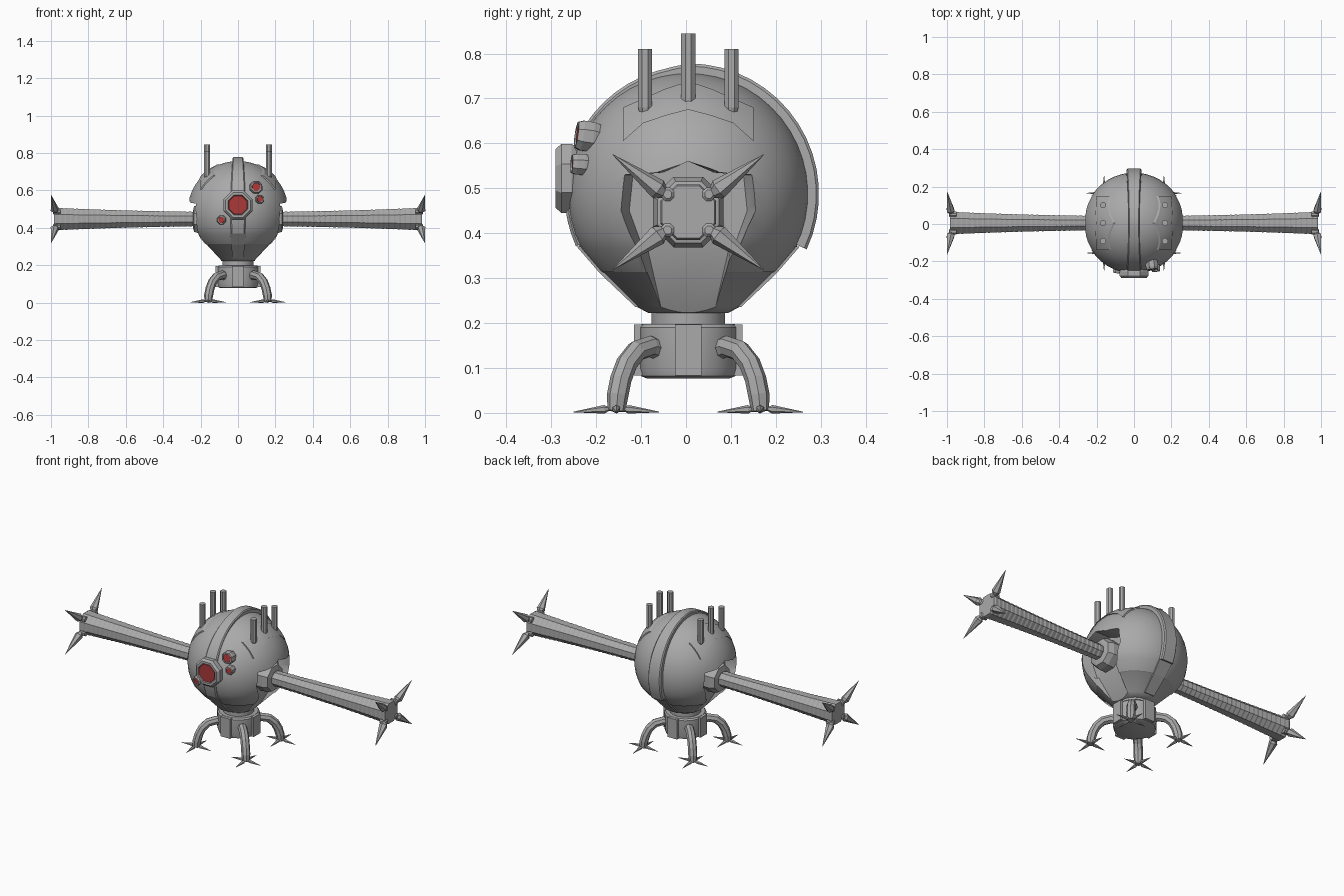
import bpy, bmesh
from math import sin, cos, pi, sqrt, radians
from mathutils import Vector as V

if "Cube" in bpy.data.objects:
    bpy.data.objects.remove(bpy.data.objects["Cube"])


def material(name, rgb):
    m = bpy.data.materials.new(name)
    m.use_nodes = True
    m.diffuse_color = (*rgb, 1)
    m.node_tree.nodes["Principled BSDF"].inputs["Base Color"].default_value = (*rgb, 1)
    return m


GREY = material("steel grey", (0.4, 0.4, 0.4))
RED = material("lens red", (0.4, 0.04, 0.04))
CY, CZ, R = 0.005, 0.487, 0.27      # body centre and radius
SIDES = (("left", 1), ("right", -1))


def loft(name, rings, mat=GREY, smooth=False):
    """Bridge rings of points and cap both ends."""
    bm = bmesh.new()
    loops = [[bm.verts.new(p) for p in ring] for ring in rings]
    n = len(loops[0])
    for a, b in zip(loops, loops[1:]):
        for i in range(n):
            j = (i + 1) % n
            bm.faces.new((a[i], a[j], b[j], b[i]))
    bm.faces.new(loops[0])
    bm.faces.new(loops[-1])
    bmesh.ops.recalc_face_normals(bm, faces=bm.faces)
    mesh = bpy.data.meshes.new(name)
    bm.to_mesh(mesh)
    bm.free()
    ob = bpy.data.objects.new(name, mesh)
    bpy.context.collection.objects.link(ob)
    mesh.materials.append(mat)
    if smooth:
        shade(ob)
    return ob


def shade(ob):
    bpy.ops.object.select_all(action='DESELECT')
    ob.select_set(True)
    bpy.context.view_layer.objects.active = ob
    bpy.ops.object.shade_smooth_by_angle(angle=radians(30))


def lathe(name, profile, origin=(0, 0, 0), axis=(0, 0, 1), n=8, mat=GREY, smooth=False):
    """Turn (radius, distance) pairs around an axis."""
    q = V(axis).to_track_quat('Z', 'Y')
    ring = [(cos((i + .5) * 2 * pi / n), sin((i + .5) * 2 * pi / n)) for i in range(n)]
    return loft(name, [[V(origin) + q @ V((r * c, r * s, t)) for c, s in ring]
                       for r, t in profile], mat, smooth)


def spike(name, a, b, r, n=6):
    """Pointed spike with a short blunt root."""
    d = V(b) - V(a)
    return lathe(name, [(r * .4, 0), (r, d.length * .15), (.0008, d.length)], a, d, n)


def box(name, lo, hi):
    return loft(name, [[(x, y, z) for x, y in ((lo[0], lo[1]), (hi[0], lo[1]),
                                               (hi[0], hi[1]), (lo[0], hi[1]))]
                       for z in (lo[2], hi[2])])


# Body: round dome over a tapered lower bowl
profile = [(.088, .222), (.115, .236), (.19, .312), (.196, .314), (.24, .365)]
for k in range(1, 17):
    a = radians(-26.5 + 116 * k / 16)
    profile.append((R * cos(a), CZ + R * sin(a)))
body = lathe("body", profile, (0, CY, 0), n=40)

# Arm recesses cut into both sides
arch = [(-.12, .36), (-.16, .45), (-.15, .53), (-.07, .535), (0, .56),
        (.07, .535), (.15, .53), (.16, .45), (.12, .36)]
bowl = [(-.07, .2), (-.125, .38), (.125, .38), (.07, .2)]
cutters = []
for side, s in SIDES:
    cutters.append(loft("recess_cutter", [[(s * x, CY + y * f, z) for y, z in arch]
                                          for x, f in ((.165, .82), (.3, 1.1))]))
    cutters.append(loft("bowl_cutter", [
        [(s * (.165 + (z - .365) * .53), CY + y * .75, z) for y, z in bowl],
        [(s * .3, CY + y * 1.2, z) for y, z in bowl]]))
for c in cutters:
    c.hide_render = True
    mod = body.modifiers.new("recess", 'BOOLEAN')
    mod.operation, mod.solver, mod.object = 'DIFFERENCE', 'EXACT', c
bpy.context.view_layer.update()
cut = body.evaluated_get(bpy.context.evaluated_depsgraph_get())
body.data = bpy.data.meshes.new_from_object(cut)
body.modifiers.clear()
for c in cutters:
    bpy.data.objects.remove(c)
shade(body)

# Raised band running front to back over the dome and down the bowl
path = []
for k in range(33):
    a = radians(-25 + 230 * k / 32)
    r = .291 - .016 * max(0, cos(a)) ** .5 if cos(a) > 0 else .291
    path.append((-cos(a), sin(a), r, .029 + .011 * cos(a) ** 2))
loft("centre_band", [[(x * w, CY + c * q, CZ + s * q) for x, q in
                      ((-1, .25), (-1, r - .006), (-.85, r), (.85, r), (1, r - .006), (1, .25))]
                     for c, s, r, w in path], smooth=True)
for end, s in (("front", -1), ("back", 1)):
    loft(end + "_bowl_strip", [[(x, CY + s * (r + d), z) for x, d in
                                ((-w, -.03), (w, -.03), (w, .006), (-w, .006))]
                               for r, z, w in ((.112, .236, .03), (.19, .31, .036),
                                               (.242, .37, .04))])

# Shoulder panels with three pipes each
for side, s in SIDES:
    rings = []
    for y, lo, hi in ((-.145, .605, .68), (-.1, .645, .7), (-.05, .662, .722), (0, .675, .738),
                      (.05, .662, .722), (.1, .645, .7), (.145, .605, .68)):
        col = [lo + (hi - lo) * k / 4 for k in range(5)]
        rings.append([(s * sqrt(q * q - y * y - (z - CZ) ** 2), CY + y, z)
                      for q, zs in ((R + .005, col), (R - .012, col[::-1])) for z in zs])
    loft(side + "_shoulder_panel", rings, smooth=True)
    for y, top in ((-.096, .81), (0, .845), (.096, .81)):
        lathe(side + "_pipe", [(.013, .665), (.017, .68), (.017, top)], (s * .165, CY + y, 0))

# Eyes: one large and three small, each a rimmed housing with a red lens
for name, pos, axis, r, depth in (
        ("main_eye", (0, -.24, .522), (0, -1, 0), .083, .05),
        ("upper_eye", (.092, -.195, .612), (.13, -1, .15), .036, .05),
        ("middle_eye", (.113, -.215, .552), (.13, -1, .06), .025, .04),
        ("lower_eye", (-.085, -.225, .444), (-.1, -1, -.05), .026, .038)):
    lathe(name + "_housing", [(r * .9, 0), (r, depth * .3), (r, depth * .75), (r * .86, depth),
                              (r * .7, depth), (r * .66, depth - .006)], pos, axis)
    lathe(name + "_lens", [(r * .66, depth - .008), (r * .64, depth - .003)], pos, axis, mat=RED)

# Arms: hub, ribbed octagonal barrel and four end spikes
STEPS = 26
for side, s in SIDES:
    root = (0, CY, .447)
    lathe(side + "_hub", [(.085, .14), (.085, .205), (.074, .235), (.05, .24)], root, (s, 0, 0))
    barrel = [(.042, .2)]
    for k in range(STEPS):
        u = k / STEPS
        r = .043 + .009 * u + .014 * u * u
        x = .24 + .745 * u
        barrel += [(r - .002, x), (r + .001, x + .02)]
    barrel += [(.067, .975), (.063, .985)]
    lathe(side + "_arm", barrel, root, (s, 0, 0))
    for j in (-1, 1):
        for k in (-1, 1):
            lathe(side + "_spike_knob", [(.016, 0), (.016, .035), (.01, .04)],
                  (s * .95, CY + j * .046, .447 + k * .04), (s, 0, 0))
            spike(side + "_arm_spike", (s * .977, CY + j * .05, .447 + k * .038),
                  (s * .9995, CY + j * .168, .447 + k * .128), .023)

# Neck and drum base
lathe("neck", [(.083, .19), (.083, .23)], (0, CY, 0), n=24, smooth=True)
lathe("base_drum", [(.095, .077), (.107, .082), (.112, .1), (.112, .19), (.105, .198)],
      (0, CY, 0), n=16, smooth=True)
for end, s in (("front", -1), ("back", 1)):
    ya, yb = sorted((CY + s * .07, CY + s * .121))
    box(end + "_base_block", (-.03, ya, .083), (.03, yb, .197))
for side, s in SIDES:
    xa, xb = sorted((s * .07, s * .119))
    box(side + "_base_block", (xa, CY - .03, .083), (xb, CY + .03, .197))

# Four curved legs with star-shaped feet
bend = [(.05, .135), (.085, .148), (.115, .138), (.137, .11), (.15, .075), (.157, .04), (.16, .004)]
for side, s in SIDES:
    for end, e in (("front", -1), ("back", 1)):
        out = V((s, e, 0)).normalized()
        across = V((-out.y, out.x, 0))
        rings = []
        for i, (d, z) in enumerate(bend):
            a, b = bend[max(i - 1, 0)], bend[min(i + 1, len(bend) - 1)]
            t = (out * (b[0] - a[0]) * 1.414 + V((0, 0, b[1] - a[1]))).normalized()
            up = t.cross(across)
            mid = V((s * d, CY + e * d, z))
            rr = .024 if i < len(bend) - 1 else .02
            rings.append([mid + rr * (cos(k * pi / 4) * across + sin(k * pi / 4) * up)
                          for k in range(8)])
        loft(f"{end}_{side}_leg", rings)
        for dx, dy in ((1, 0), (-1, 0), (0, 1), (0, -1)):
            d = V((dx, dy, 0))
            foot = V((s * .16, CY + e * .16, 0))
            spike(f"{end}_{side}_toe", foot + d * .015 + V((0, 0, .009)),
                  foot + d * .095 + V((0, 0, .002)), .0095)
